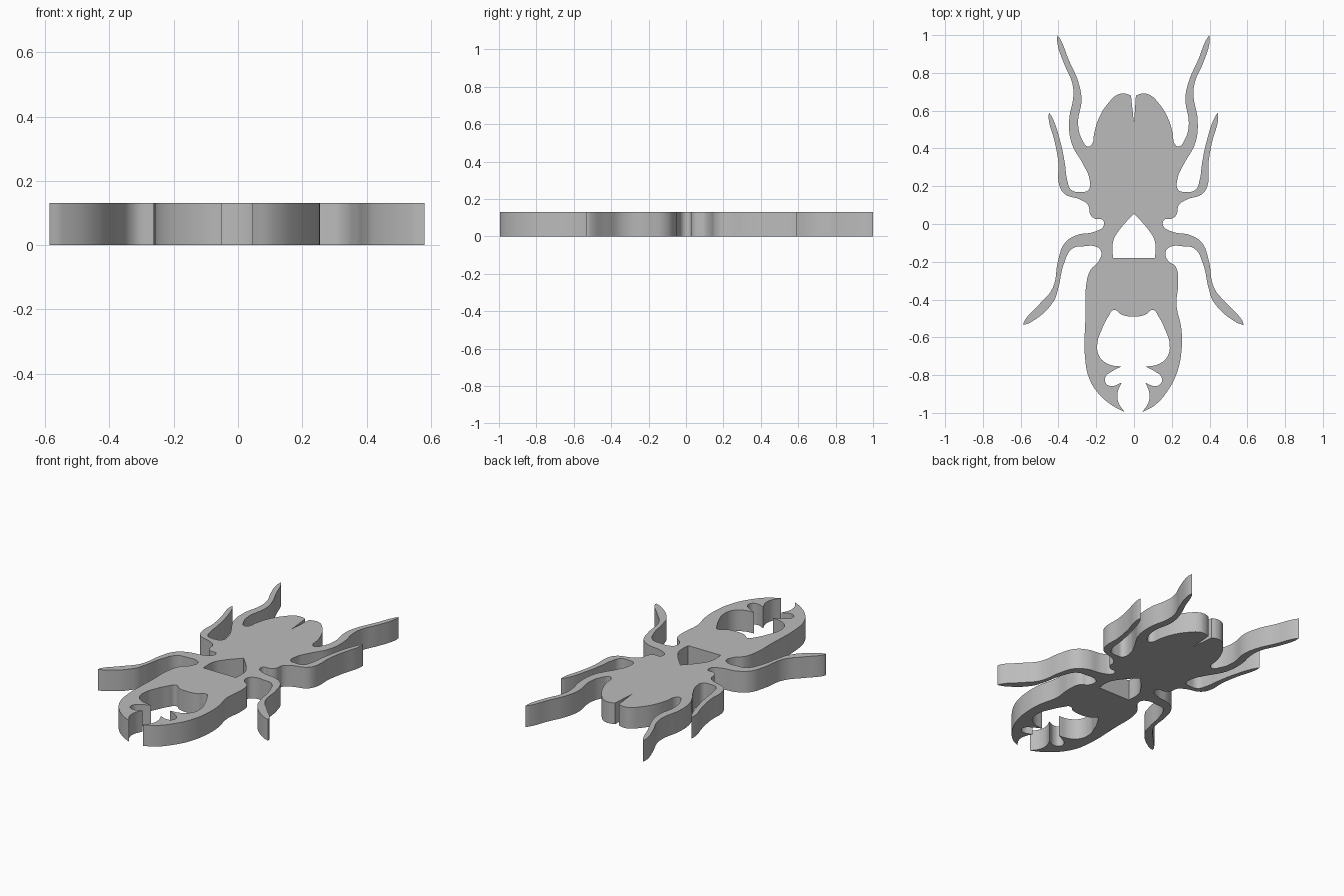
import bpy
import bmesh

THICKNESS = 0.131

default_cube = bpy.data.objects.get("Cube")
if default_cube:
    bpy.data.objects.remove(default_cube, do_unlink=True)

grey = bpy.data.materials.new("plain grey")
grey.use_nodes = True
grey_colour = (0.5, 0.5, 0.5, 1)
grey.diffuse_color = grey_colour
grey.node_tree.nodes["Principled BSDF"].inputs["Base Color"].default_value = grey_colour

# Each run is a smooth stretch of the outline whose first point is a sharp corner.
# Wing case lobe, from the bottom of the rear notch
wing_notch = [(0, .53)]
wing_lobe = [(.01, .68), (.04, .69), (.08, .685), (.13, .64), (.18, .56),
             (.205, .48), (.215, .425), (.235, .41)]

# Hind leg
hind_leg_inner = [(.268, .445), (.29, .53), (.272, .66), (.288, .75), (.34, .87), (.385, .98)]
hind_leg_outer = [(.4, 1), (.4, .96), (.365, .85), (.322, .75), (.315, .68),
                  (.337, .55), (.325, .43), (.26, .31), (.23, .24), (.235, .18)]

# Middle leg
middle_leg_inner = [(.27, .17), (.325, .18), (.347, .23), (.36, .32), (.385, .44), (.43, .57)]
middle_leg_outer = [(.445, .59), (.445, .55), (.415, .44), (.395, .33), (.388, .2),
                    (.36, .158), (.28, .13), (.237, .1), (.225, .05), (.2, .028),
                    (.16, .022), (.155, -.01), (.2, -.04)]

# Front leg
front_leg_upper = [(.3, -.06), (.36, -.1), (.395, -.19), (.425, -.34), (.5, -.43), (.575, -.515)]
front_leg_lower = [(.58, -.535), (.54, -.52), (.42, -.41), (.395, -.34), (.365, -.21),
                   (.32, -.13), (.26, -.118), (.195, -.12), (.168, -.145)]

# Outer edges of the head and jaws, which differ from side to side
left_cheek = [(.18, -.195), (.22, -.225), (.234, -.3), (.225, -.43), (.25, -.55),
              (.253, -.65), (.23, -.78), (.18, -.88), (.11, -.96)]
right_cheek = [(.18, -.195), (.225, -.245), (.248, -.33), (.25, -.45), (.25, -.74),
               (.23, -.82), (.18, -.9), (.11, -.96)]

# Inner edge of the jaws with two teeth
jaw_tip = [(.045, -.995), (.078, -.94), (.08, -.89)]
front_tooth = [(.06, -.84), (.11, -.858), (.142, -.845), (.145, -.81), (.11, -.78)]
rear_tooth = [(.062, -.755), (.13, -.742), (.178, -.7), (.188, -.63), (.165, -.56),
              (.13, -.49), (.1, -.455), (.06, -.48), (0, -.49)]

rear_runs = [wing_notch, wing_lobe, hind_leg_inner, hind_leg_outer,
             middle_leg_inner, middle_leg_outer]
leg_runs = [front_leg_upper, front_leg_lower]
jaw_runs = [jaw_tip, front_tooth, rear_tooth]

# Runs that flow on smoothly from the one before
flowing = [hind_leg_inner, middle_leg_inner, front_leg_upper, left_cheek, right_cheek]


def half_outline(cheek):
    """Chain the runs of one side, marking corners."""
    points = []
    for run in rear_runs + leg_runs + [cheek] + jaw_runs:
        for i, (x, y) in enumerate(run):
            points.append((x, y, i == 0 and run not in flowing))
    return points


def mirrored(points, shift=0.006):
    """Flip one side across the middle, leaving out the shared end points."""
    return [(-x - shift, y, corner) for x, y, corner in reversed(points[1:-1])]


def add_spline(curve, points):
    spline = curve.splines.new("BEZIER")
    spline.bezier_points.add(len(points) - 1)
    spline.use_cyclic_u = True
    spline.resolution_u = 6
    for knot, (x, y, corner) in zip(spline.bezier_points, points):
        knot.co = (x, y, 0)
        kind = "VECTOR" if corner else "AUTO"
        knot.handle_left_type = knot.handle_right_type = kind


outline = half_outline(left_cheek) + mirrored(half_outline(right_cheek))

# Pointed window in the neck
window_side = [(.08, -.035, False), (.11, -.09, False), (.112, -.18, True)]
window = [(0, .055, True)] + window_side + [(-x, y, c) for x, y, c in reversed(window_side)]

# Filled and extruded plate
profile = bpy.data.curves.new("beetle_profile", "CURVE")
profile.dimensions = "2D"
profile.fill_mode = "BOTH"
profile.extrude = THICKNESS / 2
add_spline(profile, outline)
add_spline(profile, window)
helper = bpy.data.objects.new("beetle_profile", profile)
bpy.context.collection.objects.link(helper)
bpy.context.view_layer.update()
evaluated = helper.evaluated_get(bpy.context.evaluated_depsgraph_get())
mesh = bpy.data.meshes.new_from_object(evaluated)
bpy.data.objects.remove(helper, do_unlink=True)

# Weld the caps to the walls
bm = bmesh.new()
bm.from_mesh(mesh)
bmesh.ops.remove_doubles(bm, verts=bm.verts, dist=0.0002)
bmesh.ops.translate(bm, verts=bm.verts, vec=(0, 0, THICKNESS / 2))
bmesh.ops.recalc_face_normals(bm, faces=bm.faces)
bm.to_mesh(mesh)
bm.free()

beetle = bpy.data.objects.new("beetle_plate", mesh)
bpy.context.collection.objects.link(beetle)
mesh.materials.clear()
mesh.materials.append(grey)
bpy.ops.object.select_all(action="DESELECT")
beetle.select_set(True)
bpy.context.view_layer.objects.active = beetle
bpy.ops.object.shade_smooth_by_angle(angle=0.5)
